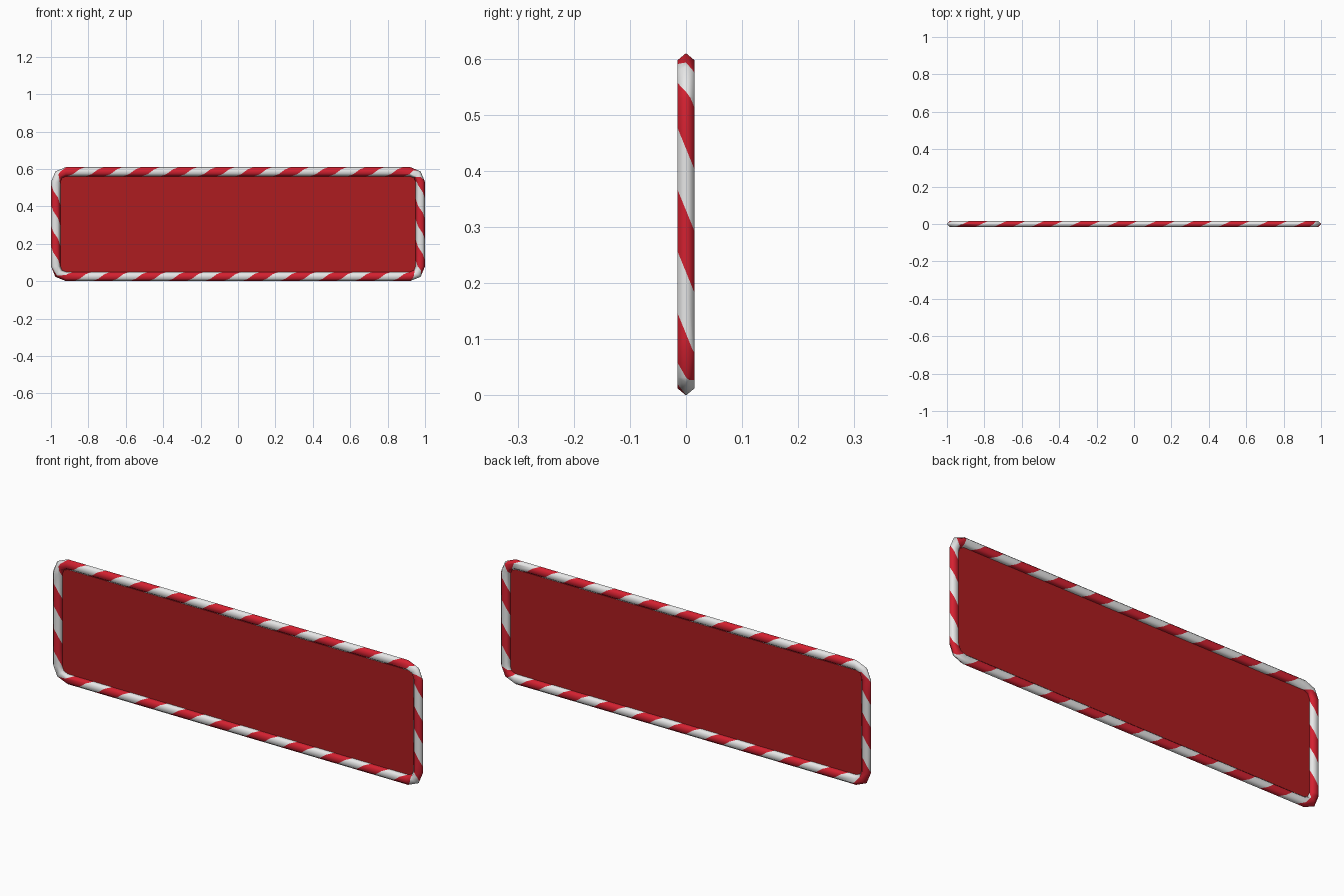
import bpy, bmesh, math
from mathutils import Vector

if "Cube" in bpy.data.objects:
    bpy.data.objects.remove(bpy.data.objects["Cube"])


def material(name, rgba):
    m = bpy.data.materials.new(name)
    m.diffuse_color = rgba
    m.use_nodes = True
    m.node_tree.nodes["Principled BSDF"].inputs["Base Color"].default_value = m.diffuse_color
    return m


white = material("stripe white", (0.80, 0.80, 0.80, 1))
red = material("stripe red", (0.66, 0.015, 0.03, 1))
panel_red = material("panel red", (0.42, 0.012, 0.014, 0.85))

SIDES = 6            # hexagonal tube
R = 0.055            # corner radius on the tube centre line
HALF_W, HALF_T = 0.025, 0.015

# Rounded rectangle, clockwise from the top left: centre, direction, stripe phase
corners = [((0.92, 0.53), 90, 9.175, 10.09),
           ((0.92, 0.08), 0, 12.136, 13.0),
           ((-0.92, 0.08), -90, 22.2, 22.5),
           ((-0.92, 0.53), -180, 24.545, 24.975)]
rings = []
for (cx, cz), start, p0, p1 in corners:
    for j in range(3):
        a = math.radians(start - 45 * j)
        rings.append((Vector((cx, 0, cz)), Vector((math.cos(a), 0, math.sin(a))),
                      p0 + (p1 - p0) * j / 2))


def ring_point(i, k):
    """Point k of ring i, with its stripe phase."""
    c, d, p = rings[i % len(rings)]
    p += 25 * (i // len(rings))
    t = math.tau * k / SIDES
    y = -HALF_T * math.sin(t) / math.sin(math.pi / 3)
    return c + d * (R + HALF_W * math.cos(t)) + Vector((0, y, 0)), p + k / SIDES


def clip(poly, level, sign):
    """Keep the part of a polygon on one side of a phase level."""
    out = []
    for (a, pa), (b, pb) in zip(poly, poly[1:] + poly[:1]):
        da, db = sign * (pa - level), sign * (pb - level)
        if da >= 0:
            out.append((a, pa))
        if da * db < 0:
            out.append((a.lerp(b, da / (da - db)), level))
    return out


def finish(bm, name, mats):
    me = bpy.data.meshes.new(name)
    bm.to_mesh(me)
    bm.free()
    for m in mats:
        me.materials.append(m)
    ob = bpy.data.objects.new(name, me)
    bpy.context.collection.objects.link(ob)
    return ob


# Striped frame: each tube face is cut along the spiral stripe edges
bm = bmesh.new()
for i in range(len(rings)):
    for k in range(SIDES):
        quad = [ring_point(i, k), ring_point(i + 1, k),
                ring_point(i + 1, k + 1), ring_point(i, k + 1)]
        phases = [p for _, p in quad]
        for n in range(math.floor(min(phases) * 2), math.ceil(max(phases) * 2)):
            poly = clip(clip(quad, n / 2, 1), (n + 1) / 2, -1)
            if len(poly) < 3:
                continue
            f = bm.faces.new([bm.verts.new(v) for v, _ in poly])
            f.material_index = n % 2      # even half turns white, odd red
            f.material_index = 1 - f.material_index
            f.smooth = True
bmesh.ops.remove_doubles(bm, verts=bm.verts[:], dist=1e-5)
bmesh.ops.recalc_face_normals(bm, faces=bm.faces[:])
finish(bm, "striped_frame", [white, red])

# Thin panel whose edge is hidden inside the frame
bm = bmesh.new()
face = bm.faces.new([bm.verts.new(c + d * R) for c, d, _ in rings])
face.normal_update()
if face.normal.y > 0:
    face.normal_flip()
finish(bm, "sign_panel", [panel_red])
